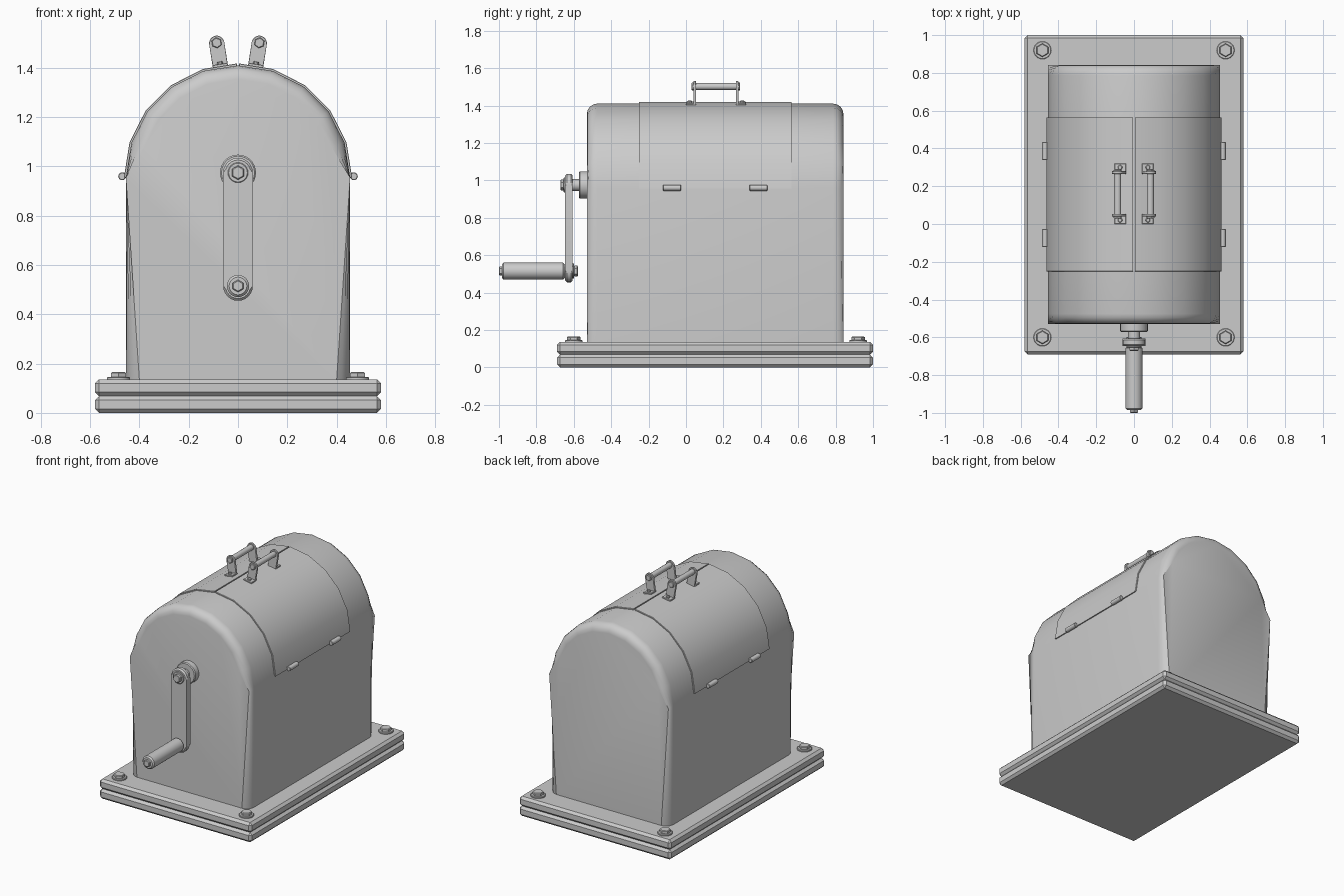
import bpy, bmesh, math
from mathutils import Matrix, Vector

if "Cube" in bpy.data.objects:
    bpy.data.objects.remove(bpy.data.objects["Cube"])

ARCH_Z, R = 0.955, 0.455


def finish(bm, name, matrix=None):
    bmesh.ops.recalc_face_normals(bm, faces=bm.faces)
    me = bpy.data.meshes.new(name)
    bm.to_mesh(me)
    bm.free()
    ob = bpy.data.objects.new(name, me)
    bpy.context.collection.objects.link(ob)
    if matrix:
        ob.matrix_world = matrix
    return ob


def prism(name, outline, y0, y1, bevel=0, segs=1, skip_z=None, matrix=None):
    """Extrude an x-z outline along y, optionally bevelling the end rims."""
    bm = bmesh.new()
    a = [bm.verts.new((x, y0, z)) for x, z in outline]
    b = [bm.verts.new((x, y1, z)) for x, z in outline]
    n = len(outline)
    bm.faces.new(a)
    bm.faces.new(b[::-1])
    for i in range(n):
        j = (i + 1) % n
        bm.faces.new((a[i], b[i], b[j], a[j]))
    if bevel:
        rim = [e for e in bm.edges
               if abs(e.verts[0].co.y - e.verts[1].co.y) < 1e-6
               and not (skip_z is not None and all(abs(v.co.z - skip_z) < 1e-6 for v in e.verts))]
        bmesh.ops.bevel(bm, geom=rim, offset=bevel, offset_type='OFFSET',
                        segments=segs, profile=0.5, affect='EDGES')
    return finish(bm, name, matrix)


def rod(name, r, p0, p1, n=24, bevel=0, matrix=None):
    """Cylinder between two points with chamfered rims."""
    p0, p1 = Vector(p0), Vector(p1)
    d = p1 - p0
    bm = bmesh.new()
    bmesh.ops.create_cone(bm, cap_ends=True, segments=n, radius1=r, radius2=r, depth=d.length)
    if bevel:
        rim = [e for e in bm.edges if abs(e.verts[0].co.z - e.verts[1].co.z) < 1e-6]
        bmesh.ops.bevel(bm, geom=rim, offset=bevel, segments=1, affect='EDGES')
    rot = d.to_track_quat('Z', 'Y').to_matrix().to_4x4()
    bm.transform(Matrix.Translation((p0 + p1) / 2) @ rot)
    return finish(bm, name, matrix)


def box(name, lo, hi, bevel=0, matrix=None):
    bm = bmesh.new()
    bmesh.ops.create_cube(bm, size=1)
    lo, hi = Vector(lo), Vector(hi)
    bm.transform(Matrix.Translation((lo + hi) / 2) @ Matrix.Diagonal((*(hi - lo), 1)))
    if bevel:
        bmesh.ops.bevel(bm, geom=bm.edges[:], offset=bevel, segments=1, affect='EDGES')
    return finish(bm, name, matrix)


def arc(r, a0, a1, n, cx=0, cz=0):
    return [(cx + r * math.cos(math.radians(a0 + (a1 - a0) * i / n)),
             cz + r * math.sin(math.radians(a0 + (a1 - a0) * i / n))) for i in range(n + 1)]


# Two stacked base plates with chamfered edges
for name, z0, z1 in (("lower_base_plate", 0, 0.068), ("upper_base_plate", 0.068, 0.136)):
    box(name, (-0.58, -0.69, z0), (0.58, 1.0, z1), 0.016)

# Corner bolts with washers
for x in (-0.485, 0.485):
    for y in (-0.60, 0.92):
        rod("bolt_washer", 0.047, (x, y, 0.13), (x, y, 0.146), 24, 0.003)
        rod("bolt_head", 0.036, (x, y, 0.14), (x, y, 0.165), 6, 0.004)

# Arched housing with rounded front and back rims
prism("housing", [(-R, 0.13), (R, 0.13)] + arc(R, 0, 180, 10, 0, ARCH_Z),
      -0.53, 0.842, 0.055, 4, skip_z=0.13)

for s, side in ((-1, "left"), (1, "right")):
    # Curved lid door, slightly proud of the housing
    outer = arc(0.463, 0, 90, 5, 0, ARCH_Z)
    inner = arc(0.445, 0, 90, 5, 0, ARCH_Z)
    outer[-1] = (0.004, outer[-1][1])
    inner[-1] = (0.004, inner[-1][1])
    prism(side + "_lid_door", [(s * x, z) for x, z in outer + inner[::-1]], -0.252, 0.565, 0.002)

    # Hinge barrels
    for y in (-0.075, 0.387):
        rod(side + "_hinge", 0.016, (s * 0.47, y - 0.048, 0.96), (s * 0.47, y + 0.048, 0.96), 16, 0.003)

    # Lid handle: feet, uprights and grip, standing square to the lid facet
    m = Matrix.Translation((s * 0.0715, 0.16, 1.406)) @ Matrix.Rotation(s * math.radians(9), 4, 'Y')
    post = [(-0.031, -0.005), (0.031, -0.005)] + arc(0.031, 0, 180, 10, 0, 0.095)
    for t in (-1, 1):
        ya, yb = sorted((t * 0.106, t * 0.12))
        prism(side + "_handle_upright", post, ya, yb, 0.002, matrix=m)
        ya, yb = sorted((t * 0.11, t * 0.16))
        box(side + "_handle_foot", (-0.031, ya, -0.005), (0.031, yb, 0.01), 0.002, m)
        rod(side + "_foot_screw", 0.012, (0, t * 0.14, 0.005), (0, t * 0.14, 0.02), 12, 0.003, m)
        rod(side + "_grip_cap", 0.022, (0, t * 0.118, 0.097), (0, t * 0.13, 0.097), 6, 0.003, m)
    rod(side + "_handle_grip", 0.019, (0, -0.108, 0.097), (0, 0.108, 0.097), 20, 0, m)

# Crank: hub, shaft, arm and bolts
TOP, LOW = 0.975, 0.515
rod("crank_hub", 0.073, (0, -0.572, TOP), (0, -0.52, TOP), 28, 0.006)
rod("crank_shaft", 0.032, (0, -0.615, TOP), (0, -0.56, TOP), 24)
arm = arc(0.06, 0, 180, 12, 0, TOP) + arc(0.06, 180, 360, 12, 0, LOW)
prism("crank_arm", arm, -0.646, -0.606, 0.009)
rod("crank_washer", 0.041, (0, -0.654, TOP), (0, -0.64, TOP), 24, 0.003)
rod("crank_bolt", 0.029, (0, -0.672, TOP), (0, -0.65, TOP), 6, 0.004)
rod("grip_back_washer", 0.04, (0, -0.61, LOW), (0, -0.598, LOW), 24, 0.003)
rod("grip_back_nut", 0.029, (0, -0.6, LOW), (0, -0.578, LOW), 6, 0.004)

# Crank grip and its end bolt
rod("crank_grip", 0.045, (0, -0.985, LOW), (0, -0.648, LOW), 28, 0.009)
rod("grip_end_bolt", 0.025, (0, -1.0, LOW), (0, -0.98, LOW), 6, 0.004)

# Smooth shading with sharp edges kept
for ob in bpy.context.collection.objects:
    ob.select_set(True)
    bpy.context.view_layer.objects.active = ob
bpy.ops.object.shade_smooth_by_angle(angle=math.radians(30))
